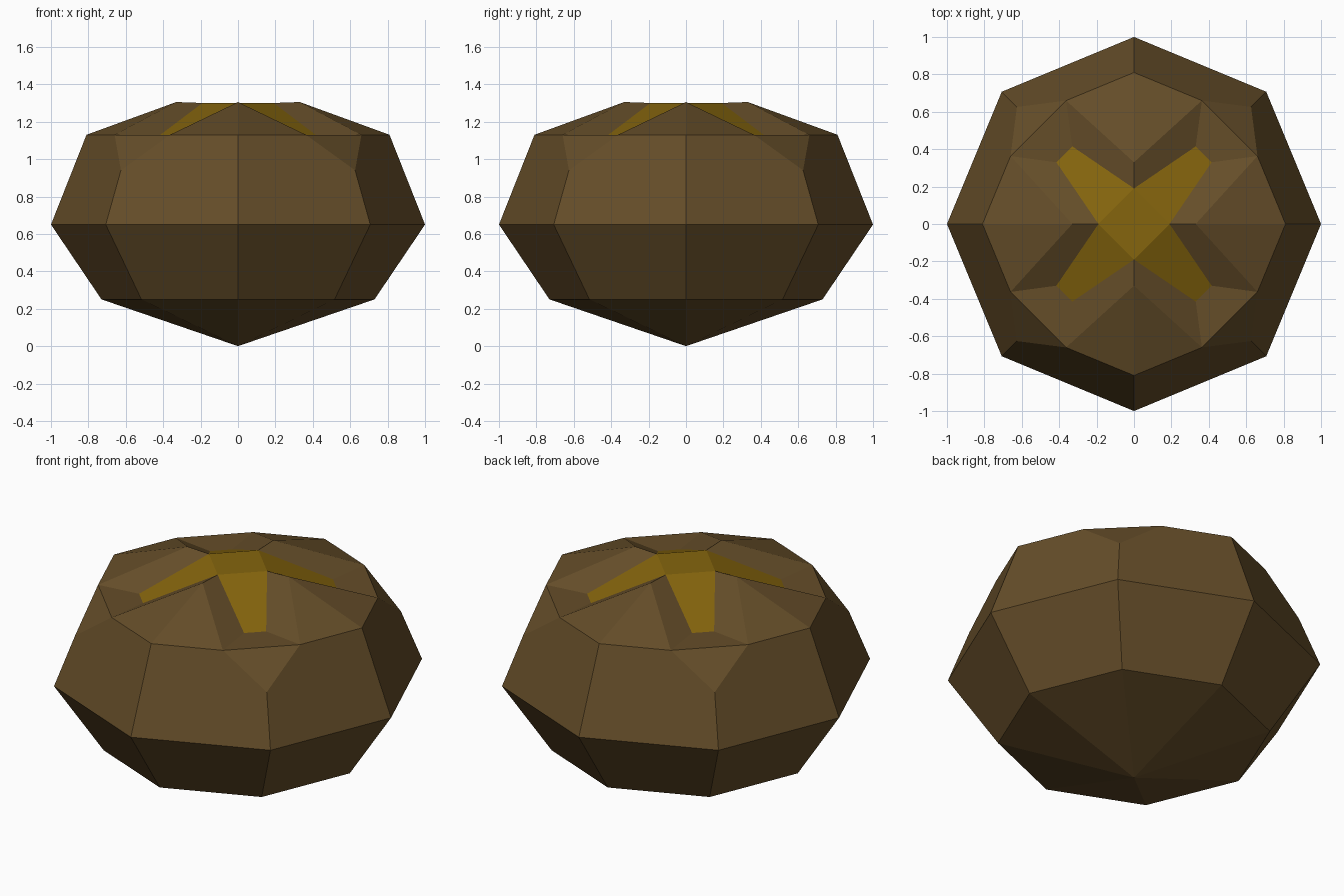
import bpy, bmesh, math

if "Cube" in bpy.data.objects:
    bpy.data.objects.remove(bpy.data.objects["Cube"])


def material(name, rgb):
    m = bpy.data.materials.new(name)
    m.diffuse_color = (*rgb, 1)
    m.use_nodes = True
    m.node_tree.nodes["Principled BSDF"].inputs["Base Color"].default_value = m.diffuse_color
    return m


brown = material("crust brown", (0.130, 0.075, 0.022))
yellow = material("cut yellow", (0.235, 0.130, 0.004))

bm = bmesh.new()


def ring(r, z):
    return [bm.verts.new((r * math.cos(i * math.pi / 4), r * math.sin(i * math.pi / 4), z))
            for i in range(8)]


def turned(x, y, z):
    """Four copies of a point, one per quarter turn."""
    pts = []
    for _ in range(4):
        pts.append(bm.verts.new((x, y, z)))
        x, y = -y, x
    return pts


# lower body: octagonal rings closing to a point
belly = ring(1.0, 0.65)
low = ring(0.73, 0.25)
tip = bm.verts.new((0, 0, 0))

# upper body points, repeated per quarter
shoulder = turned(0.81, 0, 1.13)
cut_a = turned(0.66, 0.363, 1.13)
cut_b = turned(0.363, 0.66, 1.13)
corner = turned(0.626, 0.626, 0.94)
peak = turned(0.33, 0, 1.305)
hub = turned(0.19, 0, 1.30)
end_a = turned(0.415, 0.33, 1.13)
end_b = turned(0.33, 0.415, 1.13)

for i in range(8):
    j = (i + 1) % 8
    bm.faces.new((tip, low[j], low[i]))
    bm.faces.new((low[i], low[j], belly[j], belly[i]))

yellow_faces = [bm.faces.new(hub)]
for i in range(4):
    j = (i + 1) % 4
    # sides and chamfered corner
    bm.faces.new((belly[2 * i], belly[2 * i + 1], corner[i], cut_a[i], shoulder[i]))
    bm.faces.new((belly[2 * i + 1], belly[(2 * i + 2) % 8], shoulder[j], cut_b[i], corner[i]))
    bm.faces.new((corner[i], cut_b[i], cut_a[i]))
    # raised flaps
    bm.faces.new((peak[i], shoulder[i], cut_a[i]))
    bm.faces.new((peak[j], cut_b[i], shoulder[j]))
    # sloping walls and outer end of the cut
    bm.faces.new((peak[i], cut_a[i], end_a[i], hub[i]))
    bm.faces.new((peak[j], hub[j], end_b[i], cut_b[i]))
    bm.faces.new((cut_a[i], cut_b[i], end_b[i], end_a[i]))
    # yellow arm of the cross
    yellow_faces.append(bm.faces.new((hub[i], end_a[i], end_b[i], hub[j])))

for f in yellow_faces:
    f.material_index = 1
bmesh.ops.recalc_face_normals(bm, faces=bm.faces)

mesh = bpy.data.meshes.new("mushroom_cap")
bm.to_mesh(mesh)
bm.free()
mesh.materials.append(brown)
mesh.materials.append(yellow)
obj = bpy.data.objects.new("mushroom_cap", mesh)
bpy.context.collection.objects.link(obj)
